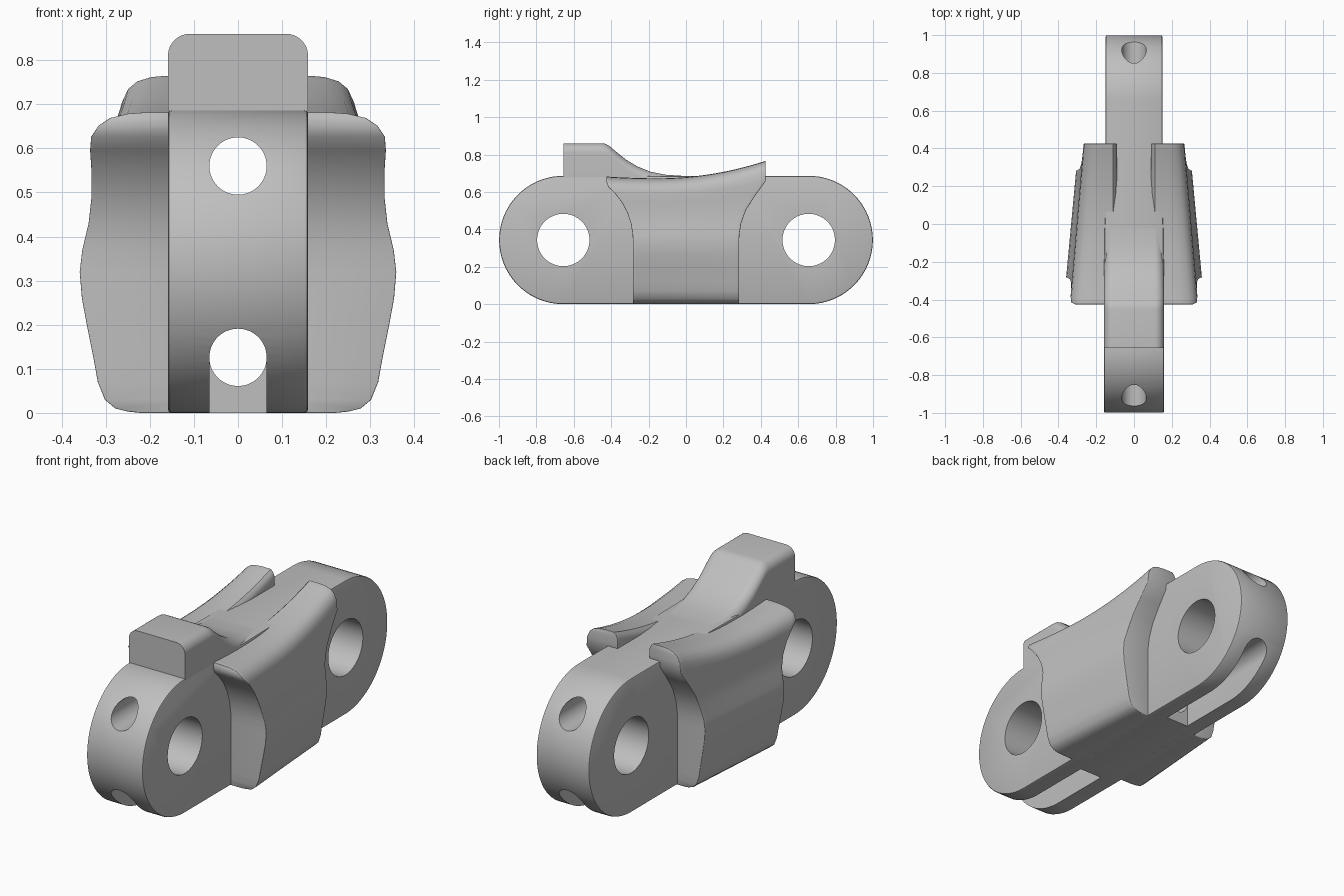
import bpy, bmesh, math
from mathutils import Matrix

cube = bpy.data.objects.get("Cube")
if cube:
    bpy.data.objects.remove(cube, do_unlink=True)

grey = bpy.data.materials.new("plain_grey")
grey.use_nodes = True
grey.diffuse_color = (0.52, 0.52, 0.52, 1)
grey.node_tree.nodes["Principled BSDF"].inputs["Base Color"].default_value = (0.52, 0.52, 0.52, 1)

PIN_Y, R = 0.656, 0.343      # pin hole position and end radius


def add(name, bm):
    bmesh.ops.recalc_face_normals(bm, faces=bm.faces)
    mesh = bpy.data.meshes.new(name)
    bm.to_mesh(mesh)
    bm.free()
    mesh.materials.append(grey)
    obj = bpy.data.objects.new(name, mesh)
    bpy.context.collection.objects.link(obj)
    return obj


def activate(obj):
    bpy.ops.object.select_all(action='DESELECT')
    obj.select_set(True)
    bpy.context.view_layer.objects.active = obj


def modify(obj, kind, **settings):
    mod = obj.modifiers.new(kind.lower(), kind)
    for key, value in settings.items():
        setattr(mod, key, value)
    activate(obj)
    bpy.ops.object.modifier_apply(modifier=mod.name)


def smooth(obj, degrees=35):
    activate(obj)
    bpy.ops.object.shade_smooth_by_angle(angle=math.radians(degrees))


def loft(rings):
    """Skin a list of closed rings and cap both ends."""
    bm = bmesh.new()
    loops = [[bm.verts.new(p) for p in ring] for ring in rings]
    n = len(loops[0])
    for a, b in zip(loops, loops[1:]):
        for i in range(n):
            j = (i + 1) % n
            bm.faces.new((a[i], a[j], b[j], b[i]))
    return bm, loops


def cut_cylinder(obj, radius, length, axis, centre):
    bm = bmesh.new()
    turn = Matrix.Rotation(math.pi / 2, 4, axis)
    bmesh.ops.create_cone(bm, cap_ends=True, segments=64, radius1=radius, radius2=radius,
                          depth=length, matrix=Matrix.Translation(centre) @ turn)
    cut(obj, bm)


def cut_box(obj, size, centre):
    bm = bmesh.new()
    bmesh.ops.create_cube(bm, size=1, matrix=Matrix.Translation(centre) @ Matrix.Diagonal((*size, 1)))
    cut(obj, bm)


def cut(obj, bm):
    cutter = add("cutter", bm)
    cutter.hide_render = True
    modify(obj, 'BOOLEAN', operation='DIFFERENCE', solver='EXACT', object=cutter)
    bpy.data.objects.remove(cutter, do_unlink=True)


# Link body: round-ended bar, a little narrower at the back
steps = 48
back = [(PIN_Y + R * math.cos(a), R + R * math.sin(a))
        for a in [math.pi * (i / steps - 0.5) for i in range(steps + 1)]]
back = [(0.28, 0)] + back + [(0.28, 2 * R)]
front = [(-y, z) for y, z in reversed(back)]
outline = back + front


def body_side(sign):
    return [(sign * (0.15 if y > 0 else 0.159), y, z) for y, z in outline]


bm, sides = loft([body_side(-1), body_side(1)])
half = len(back)
for s in sides:
    bm.faces.new(s[:half])
    bm.faces.new(s[half:])
    bm.faces.new((s[half - 1], s[half], s[-1], s[0]))
body = add("link_body", bm)
modify(body, 'BEVEL', width=0.008, segments=2, limit_method='ANGLE', angle_limit=math.radians(40))

# Pin holes, lengthwise channels, and slots open to the underside
for y in (-PIN_Y, PIN_Y):
    cut_cylinder(body, 0.14, 1, 'Y', (0, y, R))
for z in (0.56, 0.126):
    cut_cylinder(body, 0.065, 3, 'X', (0, 0, z))
for s in (-1, 1):
    cut_box(body, (0.129, 0.9, 0.226), (0, s * 0.78, 0.013))
smooth(body)

# Raised lug with rounded shoulders sweeping down to the body
slope = [(-0.656, 0.86), (-0.45, 0.86), (-0.43, 0.857), (-0.41, 0.846), (-0.37, 0.812),
         (-0.32, 0.772), (-0.26, 0.736), (-0.19, 0.708), (-0.11, 0.692), (-0.02, 0.686), (0.1, 0.684)]
rings = []
for y, top in slope:
    arc = [(0.109 + 0.05 * math.cos(a), top - 0.05 + 0.05 * math.sin(a))
           for a in [math.pi / 2 * i / 8 for i in range(9)]]
    ring = [(0.159, 0.63)] + arc
    ring += [(-x, z) for x, z in reversed(ring)]
    rings.append([(x, y, z) for x, z in ring])
bm, loops = loft(rings)
for ring in (loops[0], loops[-1]):
    bm.faces.new(ring)
smooth(add("top_lug", bm))

# Side wings: waisted outer wall, tapered to the back, ends hollowed around the pins
profile = [(0, 0.22), (0.003, 0.25), (0.01, 0.278), (0.03, 0.302), (0.07, 0.318), (0.12, 0.327),
           (0.2, 0.343), (0.26, 0.354), (0.32, 0.359), (0.37, 0.353), (0.43, 0.338), (0.49, 0.33),
           (0.55, 0.327), (0.6, 0.327), (0.63, 0.322), (0.655, 0.305), (0.672, 0.28),
           (0.682, 0.24), (0.685, 0.2)]


def half_length(z):
    rise = min(max(z - R, 0), 0.36)
    return min(0.425, PIN_Y - math.sqrt(0.372 ** 2 - rise ** 2))


def crest(y):
    return 0.673 + (0.28 if y > -0.15 else 0.12) * (y + 0.15) ** 2


def wing_point(z, x, t, inner):
    blend = min(max((z - 0.42) / 0.22, 0), 1)
    y = t * half_length(z)
    z += (crest(y) - 0.685) * blend
    y = t * half_length(z)
    if inner:
        return (0.09 + 0.02 * max(0, (z - crest(y) + 0.02) / 0.02), y, z)
    return (x * (1 - 0.26 * (y + 0.28)), y, z)


rings = []
for i in range(33):
    t = i / 16 - 1
    ring = [wing_point(z, x, t, False) for z, x in profile]
    rings.append(ring + [wing_point(z, x, t, True) for z, x in reversed(profile)])
bm, loops = loft(rings)
for ring in (loops[0], loops[-1]):
    for i in range(len(profile) - 1):
        bm.faces.new((ring[i], ring[i + 1], ring[-2 - i], ring[-1 - i]))
wings = add("side_wings", bm)
modify(wings, 'BEVEL', width=0.014, segments=3, limit_method='ANGLE', angle_limit=math.radians(55))
modify(wings, 'MIRROR')
smooth(wings, 40)
